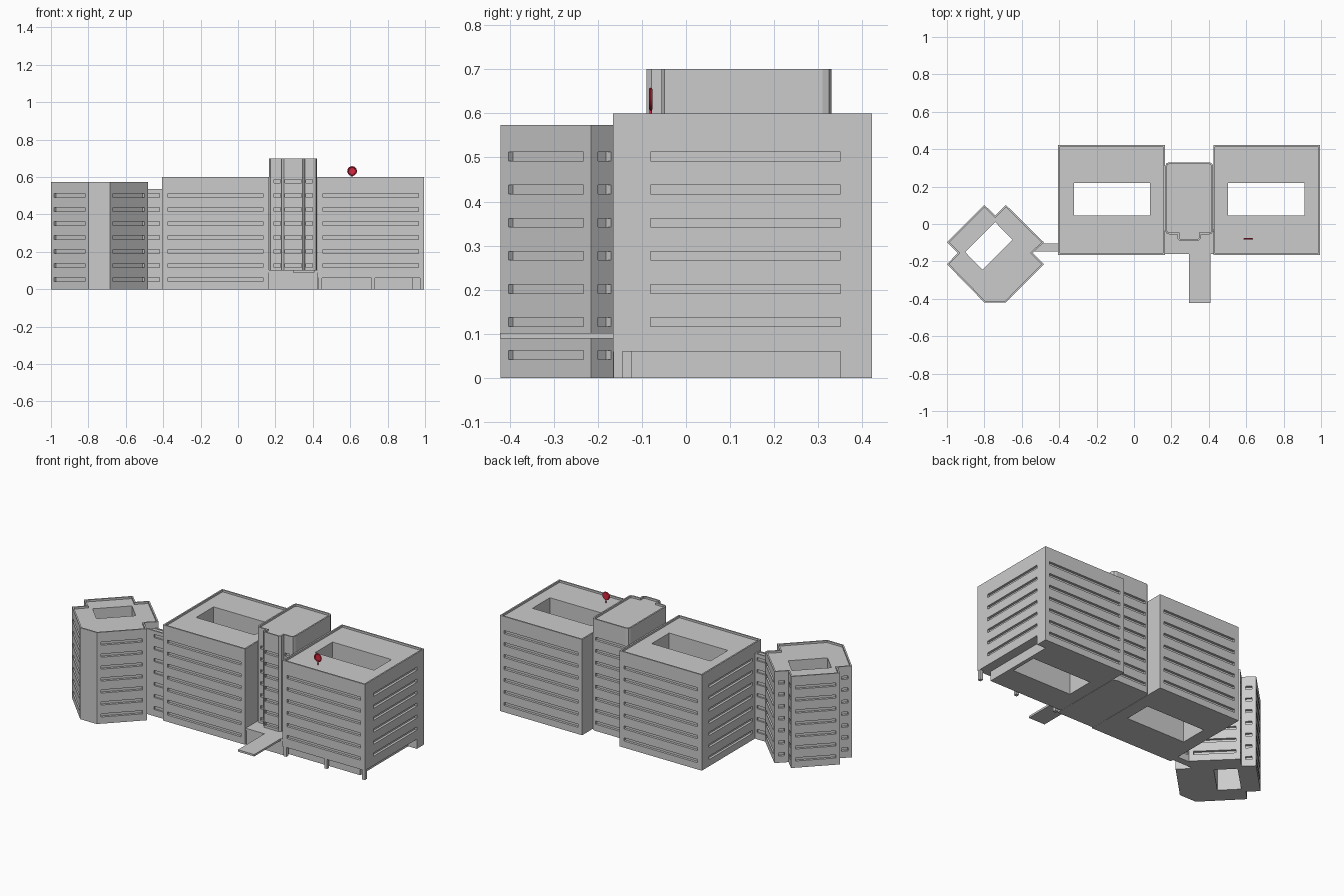
import bpy, bmesh, math
from mathutils import Vector, Matrix

if "Cube" in bpy.data.objects:
    bpy.data.objects.remove(bpy.data.objects["Cube"])

LEVELS = [0.052 + 0.075 * i for i in range(7)]


def add_prism(bm, pts, z0, z1):
    lo = [bm.verts.new((p[0], p[1], z0)) for p in pts]
    hi = [bm.verts.new((p[0], p[1], z1)) for p in pts]
    bm.faces.new(lo[::-1])
    bm.faces.new(hi)
    n = len(pts)
    for i in range(n):
        j = (i + 1) % n
        bm.faces.new((lo[i], lo[j], hi[j], hi[i]))


def make(name, prisms):
    bm = bmesh.new()
    for pts, z0, z1 in prisms:
        add_prism(bm, pts, z0, z1)
    bmesh.ops.recalc_face_normals(bm, faces=bm.faces)
    me = bpy.data.meshes.new(name)
    bm.to_mesh(me)
    bm.free()
    ob = bpy.data.objects.new(name, me)
    bpy.context.collection.objects.link(ob)
    return ob


def rect(x0, x1, y0, y1):
    return [(x0, y0), (x1, y0), (x1, y1), (x0, y1)]


def cut(ob, prisms):
    cutter = make("cutter", prisms)
    cutter.hide_render = True
    m = ob.modifiers.new("cut", 'BOOLEAN')
    m.operation, m.solver, m.object = 'DIFFERENCE', 'EXACT', cutter
    dg = bpy.context.evaluated_depsgraph_get()
    me = bpy.data.meshes.new_from_object(ob.evaluated_get(dg))
    ob.modifiers.clear()
    ob.data = me
    bpy.data.objects.remove(cutter)


def inset(pts, d):
    # mitred inward offset of a counter-clockwise outline
    out, n = [], len(pts)
    for i in range(n):
        p = Vector(pts[i])
        a = (p - Vector(pts[i - 1])).normalized()
        b = (Vector(pts[(i + 1) % n]) - p).normalized()
        na, nb = Vector((-a.y, a.x)), Vector((-b.y, b.x))
        out.append(tuple(p + (na + nb) * d / (1 + na.dot(nb))))
    return out


def windows(a, b, m0, m1, levels, depth=0.015):
    # strip windows along the wall from a to b
    a, b = Vector(a), Vector(b)
    t = (b - a).normalized()
    n = Vector((-t.y, t.x))
    p, q = a + t * m0, b - t * m1
    quad = [p - n * 0.01, q - n * 0.01, q + n * depth, p + n * depth]
    return [(quad, z - 0.01, z + 0.01) for z in levels]


def building(name, outline, height, hole, wins, lip=0.012):
    ob = make(name, [(outline, 0, height)])
    cut(ob, [(inset(outline, 0.009), height - lip, height + 0.1)])
    if hole:
        cut(ob, [(hole, -0.1, height + 0.1)])
    cut(ob, wins)
    return ob


# left main block with courtyard
L = rect(-0.405, 0.165, -0.165, 0.422)
building("left_block", L, 0.60, rect(-0.322, 0.085, 0.045, 0.218),
         windows(L[0], L[1], 0.03, 0.03, LEVELS)
         + windows(L[2], L[3], 0.03, 0.03, LEVELS)
         + windows(L[3], L[0], 0.072, 0.085, LEVELS))

# right main block, undercut at street level
R = rect(0.425, 0.995, -0.165, 0.422)
right = building("right_block", R, 0.60, rect(0.503, 0.912, 0.045, 0.218),
                 windows(R[0], R[1], 0.03, 0.03, LEVELS[1:])
                 + windows(R[1], R[2], 0.085, 0.072, LEVELS[1:])
                 + windows(R[2], R[3], 0.03, 0.03, LEVELS))
cut(right, [([(0.4, -0.2), (1.05, -0.2), (1.05, 0.35), (0.935, 0.35),
              (0.935, -0.125), (0.4, -0.125)], -0.05, 0.06)])

# columns under the overhang
make("columns", [(rect(x, x + 0.02, -0.164, -0.144), 0, 0.061)
                 for x in (0.43, 0.713, 0.974)])

# central tower with projecting front bay
half = [(0.062, -0.09), (0.062, -0.055), (0.108, -0.055), (0.122, -0.049),
        (0.128, -0.035), (0.128, 0.31), (0.122, 0.324), (0.108, 0.33)]
bay = [(0.05, -0.09)]
half = bay + [(0.062, -0.078)] + half[1:]
T = [(0.295 + x, y) for x, y in half] + [(0.295 - x, y) for x, y in half[::-1]]
tower_levels = [z for z in LEVELS[1:]] + [0.577]
wins = []
for i in range(len(T)):
    a, b = T[i], T[(i + 1) % len(T)]
    if abs(a[1] - b[1]) < 1e-6:
        back = a[1] > 0.3
        wins += windows(a, b, 0.006, 0.006,
                        LEVELS + [0.577] if back else tower_levels)
building("tower", T, 0.70, None, wins)

# entrance base and canopy
make("entrance", [(rect(0.166, 0.424, -0.155, -0.03), 0, 0.09)])
make("canopy", [([(0.165, -0.16), (0.295, -0.16), (0.295, -0.422),
                  (0.408, -0.422), (0.408, -0.16), (0.426, -0.16),
                  (0.426, -0.04), (0.165, -0.04)], 0.09, 0.102)])

# angled wing with notched corners and a slanted courtyard
W = [(-0.80, -0.42), (-0.685, -0.42), (-0.482, -0.215), (-0.542, -0.155),
     (-0.482, -0.098), (-0.685, 0.102), (-0.742, 0.045), (-0.80, 0.102),
     (-1.0, -0.098), (-0.942, -0.155), (-1.0, -0.215)]
wins = []
for i in range(1, len(W)):
    a, b = W[i], W[(i + 1) % len(W)]
    m = 0.025 if (Vector(a) - Vector(b)).length > 0.15 else 0.022
    wins += windows(a, b, m, m, LEVELS)
building("angled_wing", W, 0.573, [(-0.742, 0.01), (-0.903, -0.15),
                                   (-0.81, -0.245), (-0.65, -0.085)], wins)

# link corridor between the wing and the left block
C = rect(-0.56, -0.404, -0.146, -0.104)
make_link = building("link_corridor", C, 0.535, None,
                     windows(C[0], C[1], 0.08, 0.015, LEVELS, 0.01)
                     + windows(C[2], C[3], 0.015, 0.08, LEVELS, 0.01), 0.004)

# round red rooftop sign on a post
red = bpy.data.materials.new("red")
red.diffuse_color = (0.7, 0.02, 0.05, 1)
red.use_nodes = True
red.node_tree.nodes["Principled BSDF"].inputs["Base Color"].default_value = red.diffuse_color
bpy.ops.mesh.primitive_torus_add(location=(0.61, -0.08, 0.632), major_radius=0.022,
                                 minor_radius=0.004, major_segments=32,
                                 minor_segments=8, rotation=(math.pi / 2, 0, 0))
ring = bpy.context.object
ring.name = "sign_ring"
bpy.ops.mesh.primitive_cylinder_add(vertices=32, radius=0.021, depth=0.004,
                                    location=(0.61, -0.078, 0.632),
                                    rotation=(math.pi / 2, 0, 0))
disc = bpy.context.object
disc.name = "sign_disc"
bpy.ops.mesh.primitive_cylinder_add(vertices=12, radius=0.003, depth=0.026,
                                    location=(0.61, -0.08, 0.598))
post = bpy.context.object
post.name = "sign_post"
for ob in (ring, disc, post):
    ob.data.materials.append(red)
    ob.select_set(True)
bpy.ops.object.shade_smooth_by_angle()
